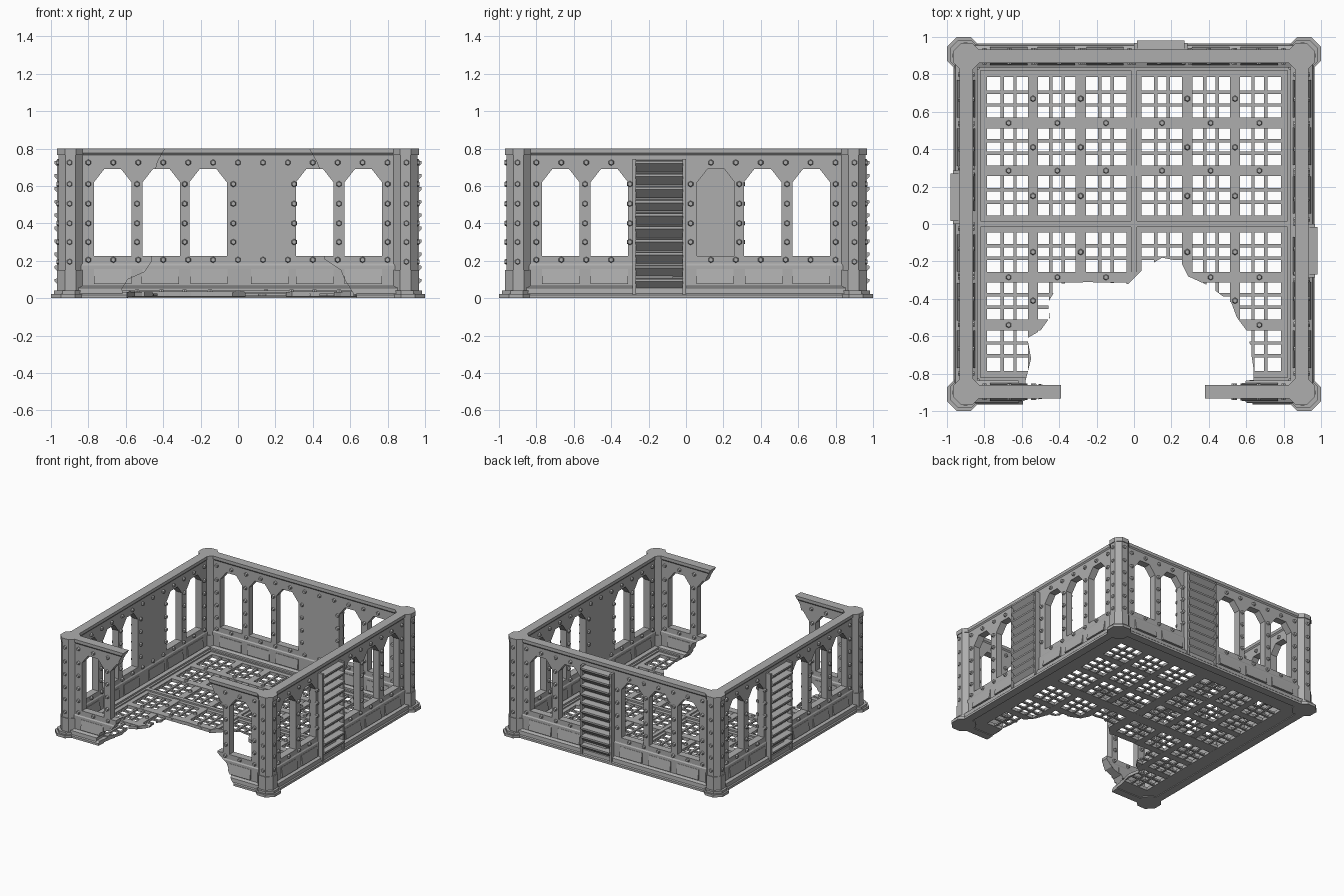
import bpy, bmesh, math
from mathutils import Matrix, Vector

cube = bpy.data.objects.get("Cube")
if cube:
    bpy.data.objects.remove(cube)

stone = bpy.data.materials.new("stone_grey")
stone.use_nodes = True
grey = (0.42, 0.42, 0.42, 1)
stone.diffuse_color = grey
stone.node_tree.nodes["Principled BSDF"].inputs["Base Color"].default_value = grey

FRONT = Matrix(((1, 0, 0, 0), (0, 0, -1, 0), (0, 1, 0, 0), (0, 0, 0, 1)))  # (u, z, d) to world
SIDE = Matrix(((0, 0, 1, 0), (-1, 0, 0, 0), (0, 1, 0, 0), (0, 0, 0, 1)))   # (d, z, u) to world
FLAT = Matrix.Identity(4)


def turn(k):
    return Matrix.Rotation(k * math.pi / 2, 4, "Z")


def prism(bm, pts, a, b, mat=FLAT, top_scale=None):
    """Extrude a 2D outline from a to b, then place it with mat."""
    lo = [bm.verts.new(mat @ Vector((x, y, a))) for x, y in pts]
    hi = [bm.verts.new(mat @ Vector((x, y, b))) for x, y in pts]
    n = len(pts)
    bm.faces.new(lo)
    bm.faces.new(hi)
    for i in range(n):
        j = (i + 1) % n
        bm.faces.new((lo[i], lo[j], hi[j], hi[i]))


def box(bm, x0, x1, y0, y1, a, b, mat=FLAT):
    prism(bm, [(x0, y0), (x1, y0), (x1, y1), (x0, y1)], a, b, mat)


def rivet(bm, x, y, a, b, mat=FLAT):
    """Six-sided rivet head, tapering from level a to level b."""
    place = mat @ Matrix.Translation((x, y, (a + b) / 2))
    if b < a:
        place = place @ Matrix.Rotation(math.pi, 4, "X")
    bmesh.ops.create_cone(bm, cap_ends=True, segments=6, radius1=0.018,
                          radius2=0.012, depth=abs(b - a), matrix=place)


def octagon(cx, cy, r):
    k = r / math.cos(math.pi / 8)
    return [(cx + k * math.cos((i + 0.5) * math.pi / 4),
             cy + k * math.sin((i + 0.5) * math.pi / 4)) for i in range(8)]


def finish(name, bm):
    bmesh.ops.recalc_face_normals(bm, faces=bm.faces)
    mesh = bpy.data.meshes.new(name)
    bm.to_mesh(mesh)
    bm.free()
    mesh.materials.append(stone)
    obj = bpy.data.objects.new(name, mesh)
    bpy.context.collection.objects.link(obj)
    return obj


def cut(obj, cutter):
    mod = obj.modifiers.new("cut", "BOOLEAN")
    mod.operation, mod.solver, mod.use_self = "DIFFERENCE", "EXACT", True
    mod.object = cutter
    graph = bpy.context.evaluated_depsgraph_get()
    mesh = bpy.data.meshes.new_from_object(obj.evaluated_get(graph))
    obj.modifiers.clear()
    obj.data = mesh


# Broken edges of the front wall (x, z) and of the floor (x, y)
WALL_BREAK = [(-0.37, 0.9), (-0.39, 0.8), (-0.43, 0.73), (-0.45, 0.65), (-0.49, 0.62),
              (-0.48, 0.4), (-0.46, 0.2), (-0.5, 0.14), (-0.59, 0.1), (-0.62, 0.05),
              (-0.6, -0.1), (0.65, -0.1), (0.62, 0.02), (0.57, 0.1), (0.55, 0.15),
              (0.46, 0.21), (0.47, 0.6), (0.44, 0.68), (0.42, 0.73), (0.38, 0.8), (0.37, 0.9)]
FLOOR_BREAK = [(-0.61, -1.1), (-0.58, -0.84), (-0.55, -0.72), (-0.57, -0.61), (-0.5, -0.57),
               (-0.45, -0.5), (-0.46, -0.42), (-0.4, -0.32), (-0.25, -0.31), (-0.03, -0.32),
               (0.05, -0.24), (0.15, -0.18), (0.25, -0.2), (0.29, -0.28), (0.4, -0.33),
               (0.52, -0.42), (0.55, -0.5), (0.61, -0.58), (0.64, -0.78), (0.63, -1.1)]


def inside(x, y, poly):
    hit = False
    for (ax, ay), (bx, by) in zip(poly, poly[1:] + poly[:1]):
        if (ay > y) != (by > y) and x < ax + (y - ay) * (bx - ax) / (by - ay):
            hit = not hit
    return hit


bm = bmesh.new()
prism(bm, WALL_BREAK, 0.75, 1.1, FRONT)
wall_cutter = finish("wall_break_cutter", bm)
bm = bmesh.new()
prism(bm, FLOOR_BREAK, -0.1, 0.2)
floor_cutter = finish("floor_break_cutter", bm)

WINDOWS = (-0.67, -0.41, 0.16, 0.41, 0.67)
COLUMNS = (-0.8, -0.54, -0.3, 0.025, 0.285, 0.54, 0.8)
SKIRT = [(0.835, 0.02), (0.958, 0.02), (0.955, 0.055), (0.932, 0.065), (0.932, 0.175),
         (0.922, 0.19), (0.872, 0.19), (0.862, 0.175), (0.862, 0.065), (0.838, 0.055)]
SLAT = [(0.915, 0), (0.935, 0), (0.982, 0.045), (0.982, 0.058), (0.915, 0.064)]

for k, side in enumerate(("front", "left", "back", "right")):
    face, along = turn(k) @ FRONT, turn(k) @ SIDE

    # Wall slab with arched window openings
    bm = bmesh.new()
    box(bm, -0.88, 0.88, 0.03, 0.79, 0.868, 0.926, face)
    wall = finish(side + "_wall", bm)
    bm = bmesh.new()
    for u in WINDOWS:
        prism(bm, [(u - 0.1, 0.225), (u + 0.1, 0.225), (u + 0.1, 0.62), (u + 0.045, 0.69),
                   (u - 0.045, 0.69), (u - 0.1, 0.62)], 0.8, 1, face)
    windows = finish("window_cutter", bm)
    cut(wall, windows)
    bpy.data.objects.remove(windows)

    # Skirting with sloped panels, and top coping
    bm = bmesh.new()
    prism(bm, SKIRT, -0.88, 0.88, along)
    for u in COLUMNS[:-1]:
        prism(bm, [(0.925, 0.075), (0.947, 0.075), (0.934, 0.155), (0.925, 0.155)],
              u + 0.03, u + 0.23, along)
        prism(bm, [(0.87, 0.075), (0.85, 0.075), (0.858, 0.155), (0.87, 0.155)],
              u + 0.03, u + 0.23, along)
    skirt = finish(side + "_skirting", bm)
    bm = bmesh.new()
    prism(bm, [(0.868, 0.765), (0.926, 0.765), (0.934, 0.775), (0.934, 0.8),
               (0.86, 0.8), (0.86, 0.775)], -0.88, 0.88, along)
    coping = finish(side + "_coping", bm)
    if k == 0:
        for part in (wall, skirt, coping):
            cut(part, wall_cutter)

    # Rivets on both faces of the wall
    spots = [(u, z) for u in COLUMNS for z in (0.3, 0.4, 0.505, 0.61)]
    spots += [(-0.8 + i * 0.1333, z) for i in range(13) for z in (0.205, 0.725)]
    bm = bmesh.new()
    for u, z in spots:
        if k == 0 and inside(u, z, WALL_BREAK):
            continue
        if not -0.3 < u < 0.01:
            rivet(bm, u, z, 0.92, 0.94, face)
        rivet(bm, u, z, 0.874, 0.854, face)
    finish(side + "_wall_rivets", bm)

    # Louvred vent, lost from the broken front wall
    if k:
        bm = bmesh.new()
        for u in (-0.285, -0.018):
            box(bm, u, u + 0.018, 0.02, 0.745, 0.91, 0.968, face)
        for i in range(10):
            prism(bm, [(d, z + 0.045 + i * 0.07) for d, z in SLAT], -0.27, -0.015, along)
        finish(side + "_vent", bm)

    # Octagonal corner pillar with base and cap
    bm = bmesh.new()
    spin = turn(k)
    prism(bm, octagon(0.91, -0.91, 0.09), 0, 0.022, spin)
    prism(bm, octagon(0.905, -0.905, 0.08), 0.02, 0.04, spin)
    prism(bm, octagon(0.895, -0.895, 0.066), 0.03, 0.77, spin)
    prism(bm, octagon(0.895, -0.895, 0.072), 0.765, 0.8, spin)
    prism(bm, octagon(0.895, -0.895, 0.072), 0.03, 0.15, spin)
    for z in (0.195, 0.3, 0.4, 0.505, 0.61, 0.725):
        rivet(bm, 0.9, z, 0.955, 0.97, spin @ FRONT)
        rivet(bm, -0.9, z, 0.955, 0.97, spin @ FRONT)
    finish(side + "_corner_pillar", bm)

# Floor border, outer flange and central cross
bm = bmesh.new()
for k in range(4):
    along = turn(k) @ SIDE
    prism(bm, [(0.785, 0.006), (0.9, 0.006), (0.9, 0), (0.965, 0), (0.965, 0.018),
               (0.95, 0.032), (0.785, 0.032)], -0.9, 0.9, along)
    box(bm, -0.83, 0.83, 0.03, 0.042, 0.82, 0.86, turn(k) @ FRONT)
box(bm, -0.8, 0.8, -0.045, 0.045, 0.007, 0.03)
box(bm, -0.04, 0.04, -0.8, 0.8, 0.008, 0.029)
box(bm, -0.85, 0.85, -0.016, 0.016, 0.02, 0.042)
box(bm, -0.016, 0.016, -0.85, 0.85, 0.02, 0.041)
cut(finish("floor_frame", bm), floor_cutter)

# Wide floor bars
bm = bmesh.new()
for p in (-0.54, -0.285, 0.285, 0.54):
    box(bm, p - 0.028, p + 0.028, -0.79, 0.79, 0.009, 0.033)
    box(bm, -0.79, 0.79, p - 0.029, p + 0.029, 0.01, 0.036)
cut(finish("floor_bars", bm), floor_cutter)

# Thin grating in every opening
bm = bmesh.new()
for c in (-0.67, -0.412, -0.15, 0.15, 0.412, 0.67):
    for p in (c - 0.034, c + 0.034):
        box(bm, p - 0.009, p + 0.009, -0.79, 0.79, 0.012, 0.026)
        box(bm, -0.79, 0.79, p - 0.009, p + 0.009, 0.011, 0.024)
cut(finish("floor_grating", bm), floor_cutter)

# Rivets along the floor bars
bm = bmesh.new()
for p in (-0.54, -0.285, 0.285, 0.54):
    for c in (-0.67, -0.41, -0.15, 0.15, 0.41, 0.67):
        for x, y in ((p, c), (c, p)):
            if not inside(x, y, FLOOR_BREAK):
                rivet(bm, x, y, 0.03, 0.046)
finish("floor_rivets", bm)

for cutter in (wall_cutter, floor_cutter):
    bpy.data.objects.remove(cutter)
